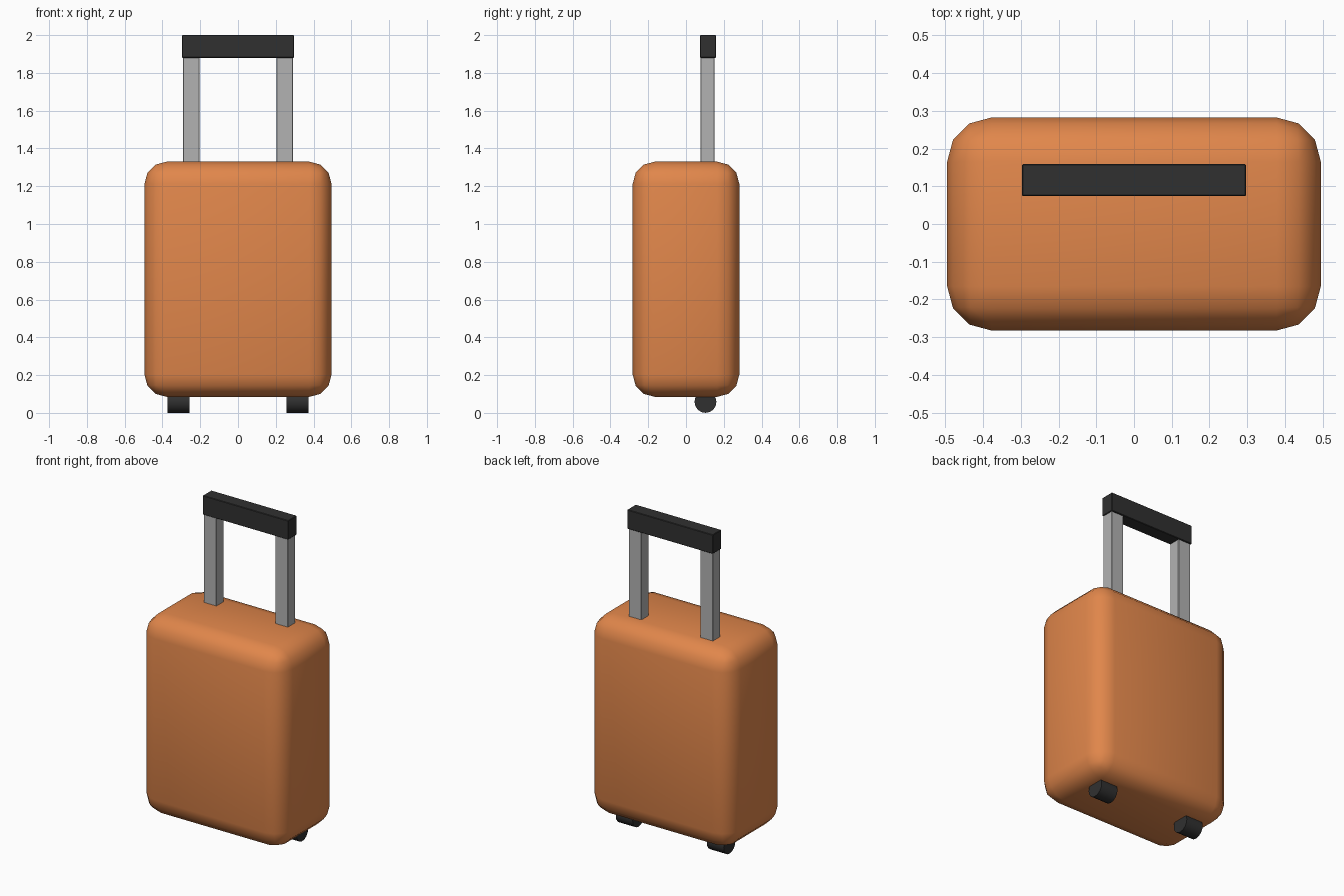
import bpy
import math

if "Cube" in bpy.data.objects:
    bpy.data.objects.remove(bpy.data.objects["Cube"])


def material(name, rgb):
    mat = bpy.data.materials.new(name)
    mat.diffuse_color = (*rgb, 1)
    mat.use_nodes = True
    mat.node_tree.nodes["Principled BSDF"].inputs["Base Color"].default_value = mat.diffuse_color
    return mat


orange = material("orange_shell", (0.75, 0.24, 0.07))
black = material("black_plastic", (0.03, 0.03, 0.03))
silver = material("silver_metal", (0.45, 0.45, 0.45))


def box(name, low, high, mat, bevel=0, segments=1):
    """Box between two corners, with optionally rounded edges."""
    centre = [(a + b) / 2 for a, b in zip(low, high)]
    bpy.ops.mesh.primitive_cube_add(size=1, location=centre)
    obj = bpy.context.object
    obj.name = name
    obj.scale = [b - a for a, b in zip(low, high)]
    bpy.ops.object.transform_apply(location=False, rotation=False, scale=True)
    obj.data.materials.append(mat)
    if bevel:
        mod = obj.modifiers.new("rounding", 'BEVEL')
        mod.width = bevel
        mod.segments = segments
    return obj


# Rounded case
case = box("case", (-0.495, -0.282, 0.085), (0.495, 0.282, 1.33), orange, 0.117, 3)
case.data.shade_smooth()

# Pull handle grip
box("handle_grip", (-0.297, 0.074, 1.88), (0.297, 0.159, 2.0), black, 0.003)

for side, label in ((-1, "left"), (1, "right")):
    # Telescopic post
    x = side * 0.248
    box(label + "_handle_post", (x - 0.044, 0.077, 1.31),
        (x + 0.044, 0.151, 1.89), silver, 0.003)

    # Wheel
    bpy.ops.mesh.primitive_cylinder_add(
        vertices=16, radius=0.058, depth=0.117,
        location=(side * 0.316, 0.103, 0.058), rotation=(0, math.pi / 2, 0))
    wheel = bpy.context.object
    wheel.name = label + "_wheel"
    wheel.data.materials.append(black)
    bpy.ops.object.shade_smooth_by_angle(angle=math.radians(40))
